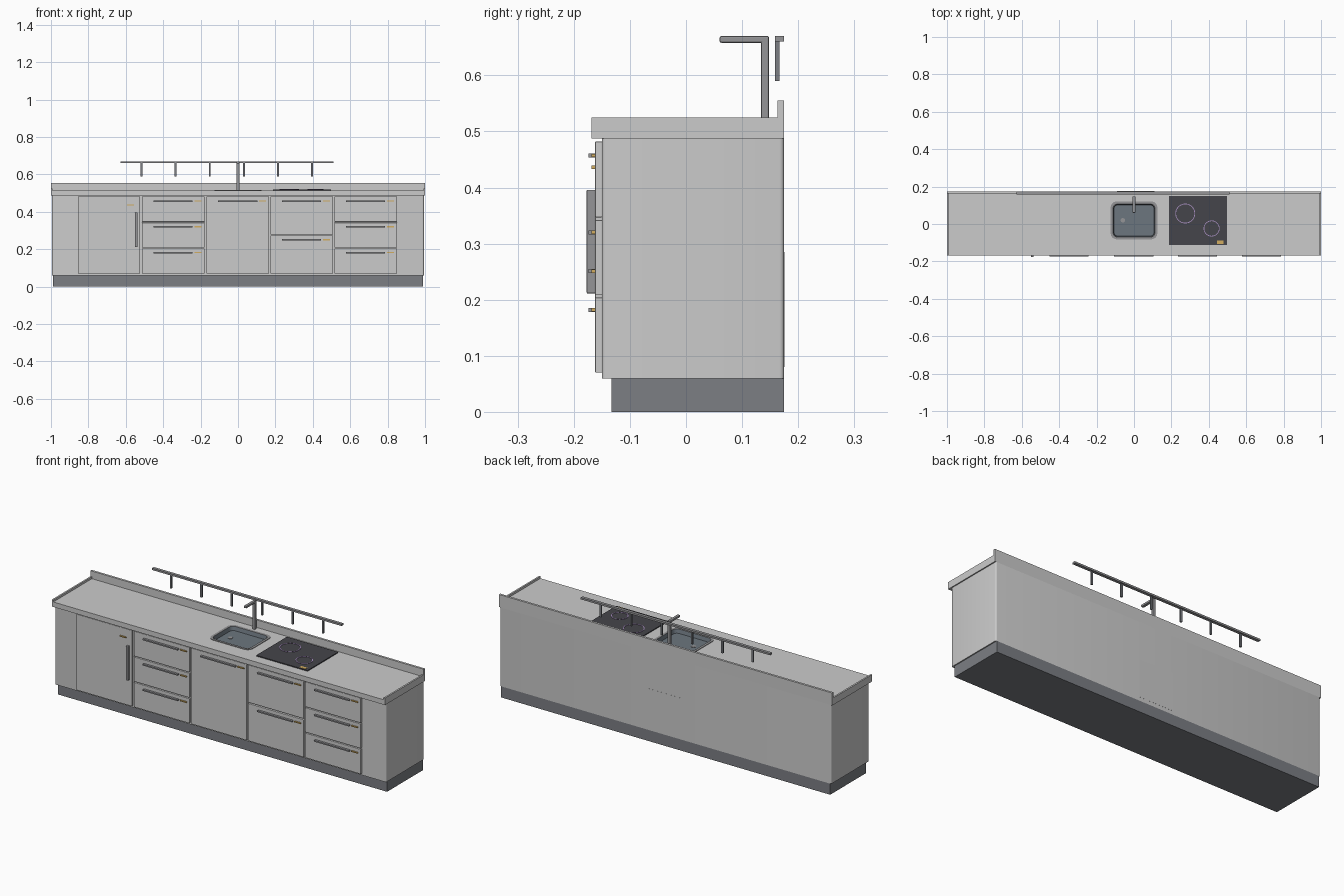
import bpy, bmesh
from math import sin, cos, pi

if "Cube" in bpy.data.objects:
    bpy.data.objects.remove(bpy.data.objects["Cube"])


def material(name, rgb):
    m = bpy.data.materials.new(name)
    m.diffuse_color = (*rgb, 1)
    m.use_nodes = True
    m.node_tree.nodes["Principled BSDF"].inputs["Base Color"].default_value = m.diffuse_color
    return m


DARK = material("dark_grey", (0.20, 0.21, 0.23))
STEEL = material("steel", (0.30, 0.30, 0.31))
BASIN = material("basin_grey", (0.15, 0.18, 0.21))
GLASS = material("black_glass", (0.06, 0.06, 0.07))
GOLD = material("amber", (0.65, 0.42, 0.12))
VIOLET = material("violet", (0.40, 0.28, 0.55))


def add(name, bm, mat=None, bevel=0, segments=2, smooth=False):
    bmesh.ops.recalc_face_normals(bm, faces=bm.faces)
    me = bpy.data.meshes.new(name)
    bm.to_mesh(me)
    bm.free()
    ob = bpy.data.objects.new(name, me)
    bpy.context.collection.objects.link(ob)
    if mat:
        me.materials.append(mat)
    if bevel:
        mod = ob.modifiers.new("bevel", 'BEVEL')
        mod.width, mod.segments = bevel, segments
    if smooth:
        bpy.ops.object.select_all(action='DESELECT')
        ob.select_set(True)
        bpy.context.view_layer.objects.active = ob
        bpy.ops.object.shade_smooth_by_angle()
    return ob


def box(name, x, y, z, mat=None, bevel=0):
    bm = bmesh.new()
    bmesh.ops.create_cube(bm, size=1)
    for v in bm.verts:
        v.co = [(r[0] + r[1]) / 2 + c * (r[1] - r[0]) for c, r in zip(v.co, (x, y, z))]
    return add(name, bm, mat, bevel)


def rounded(x, y, r, n=6):
    """Rounded rectangle outline, counter-clockwise."""
    corners = [(x[1] - r, y[1] - r), (x[0] + r, y[1] - r), (x[0] + r, y[0] + r), (x[1] - r, y[0] + r)]
    return [(cx + r * cos((k + i / n) * pi / 2), cy + r * sin((k + i / n) * pi / 2))
            for k, (cx, cy) in enumerate(corners) for i in range(n + 1)]


def loft(name, loops, mat=None, cap_start=True, cap_end=True, closed=False):
    """Skin a stack of (outline, z) loops."""
    bm = bmesh.new()
    rows = [[bm.verts.new((px, py, z)) for px, py in pts] for pts, z in loops]
    pairs = list(zip(rows, rows[1:])) + ([(rows[-1], rows[0])] if closed else [])
    for a, b in pairs:
        for i in range(len(a)):
            j = (i + 1) % len(a)
            bm.faces.new((a[i], a[j], b[j], b[i]))
    if cap_start and not closed:
        bm.faces.new(rows[0])
    if cap_end and not closed:
        bm.faces.new(rows[-1])
    return add(name, bm, mat, smooth=True)


def cylinder(name, loc, r, h, mat=None, sides=24):
    bm = bmesh.new()
    bmesh.ops.create_cone(bm, cap_ends=True, segments=sides, radius1=r, radius2=r, depth=h)
    bmesh.ops.translate(bm, verts=bm.verts, vec=loc)
    return add(name, bm, mat, smooth=True)


# Plinth and cabinet carcass
box("plinth", (-0.988, 0.988), (-0.133, 0.175), (0, 0.06), DARK)
body = rounded((-0.994, 0.994), (-0.15, 0.175), 0.008, 4)
loft("cabinet_body", [(body, 0.06), (body, 0.488)])
box("service_panel", (-0.09, 0.11), (0.17, 0.1755), (0.08, 0.285))

# Worktop with sink opening, end rims and backsplash
TOP = 0.514
basin_x, basin_y = (-0.112, 0.112), (-0.07, 0.107)
inner = rounded(basin_x, basin_y, 0.025)
worktop = box("worktop", (-0.992, 0.992), (-0.168, 0.165), (0.487, TOP))
cutter = loft("sink_cutter", [(inner, 0.494), (inner, 0.54)])
cut = worktop.modifiers.new("sink_opening", 'BOOLEAN')
cut.operation, cut.object, cut.solver = 'DIFFERENCE', cutter, 'EXACT'
bpy.context.view_layer.objects.active = worktop
bpy.ops.object.modifier_apply(modifier=cut.name)
bpy.data.objects.remove(cutter)
for side, s in (("left", -1), ("right", 1)):
    box(f"worktop_rim_{side}", sorted((s * 0.991, s)), (-0.168, 0.165), (0.487, 0.525))
box("backsplash", (-1, 1), (0.163, 0.175), (0.487, 0.555))

# Inset sink: rim ring, shallow basin, drain
outer = rounded((-0.125, 0.125), (-0.082, 0.121), 0.033)
loft("sink_rim", [(outer, TOP - 0.002), (outer, TOP + 0.003), (inner, TOP + 0.003), (inner, TOP - 0.002)],
     STEEL, closed=True)
basin_top = rounded((-0.1115, 0.1115), (-0.0695, 0.1065), 0.025)
basin_low = rounded((-0.107, 0.107), (-0.065, 0.102), 0.022)
loft("sink_basin", [(basin_top, TOP + 0.002), (basin_low, 0.496)], BASIN, cap_start=False)
cylinder("sink_drain", (-0.06, 0.02, 0.497), 0.012, 0.003, STEEL)

# Tap
box("tap_post", (-0.008, 0.008), (0.134, 0.148), (TOP, 0.67), STEEL, 0.003)
box("tap_spout", (-0.008, 0.008), (0.06, 0.148), (0.658, 0.67), STEEL, 0.003)

# Hob with two heating rings and a control plate
box("hob_glass", (0.188, 0.496), (-0.112, 0.15), (TOP, 0.519), GLASS)
box("hob_control", (0.443, 0.479), (-0.107, -0.089), (0.518, 0.5205), GOLD)
for i, (cx, cy, r) in enumerate(((0.274, 0.056, 0.053), (0.415, -0.024, 0.043))):
    circles = [[(cx + q * cos(a * pi / 24), cy + q * sin(a * pi / 24)) for a in range(48)]
               for q in (r, r - 0.004)]
    loft(f"heating_ring_{i + 1}", [(circles[0], 0.518), (circles[0], 0.521),
                                   (circles[1], 0.521), (circles[1], 0.518)], VIOLET, closed=True)

# Fronts: (column name, left, right, rows of (bottom, top), handle heights)
three = [(0.07, 0.204), (0.209, 0.342), (0.347, 0.482)]
two = [(0.07, 0.273), (0.279, 0.482)]
full = [(0.07, 0.482)]
columns = [
    ("left_drawer", -0.513, three, (0.182, 0.32, 0.457)),
    ("sink_door", -0.168, full, (0.457,)),
    ("hob_drawer", 0.174, two, (0.251, 0.457)),
    ("right_drawer", 0.516, three, (0.182, 0.32, 0.457)),
]
for name, x, rows, heights in columns:
    for i, (row, z) in enumerate(zip(rows, heights)):
        box(f"{name}_{i + 1}", (x, x + 0.334), (-0.162, -0.149), row, None, 0.0015)
        box(f"{name}_handle_{i + 1}", (x + 0.062, x + 0.271), (-0.174, -0.161),
            (z - 0.0035, z + 0.0035), STEEL)
        box(f"{name}_tag_{i + 1}", (x + 0.281, x + 0.319), (-0.168, -0.161), (z - 0.003, z + 0.003), GOLD)

# Tall fridge door with upright handle
box("fridge_door", (-0.856, -0.524), (-0.162, -0.149), full[0], None, 0.0015)
box("fridge_handle", (-0.55, -0.537), (-0.177, -0.161), (0.211, 0.396), STEEL, 0.002)
box("fridge_tag", (-0.593, -0.557), (-0.168, -0.161), (0.433, 0.439), GOLD)

# Utensil rail and hanging hooks
box("utensil_rail", (-0.628, 0.51), (0.159, 0.175), (0.66, 0.67), STEEL)
for i in range(6):
    x = -0.516 + i * 0.1825
    box(f"rail_hook_{i + 1}", (x - 0.005, x + 0.005), (0.159, 0.167), (0.59, 0.668), DARK)
